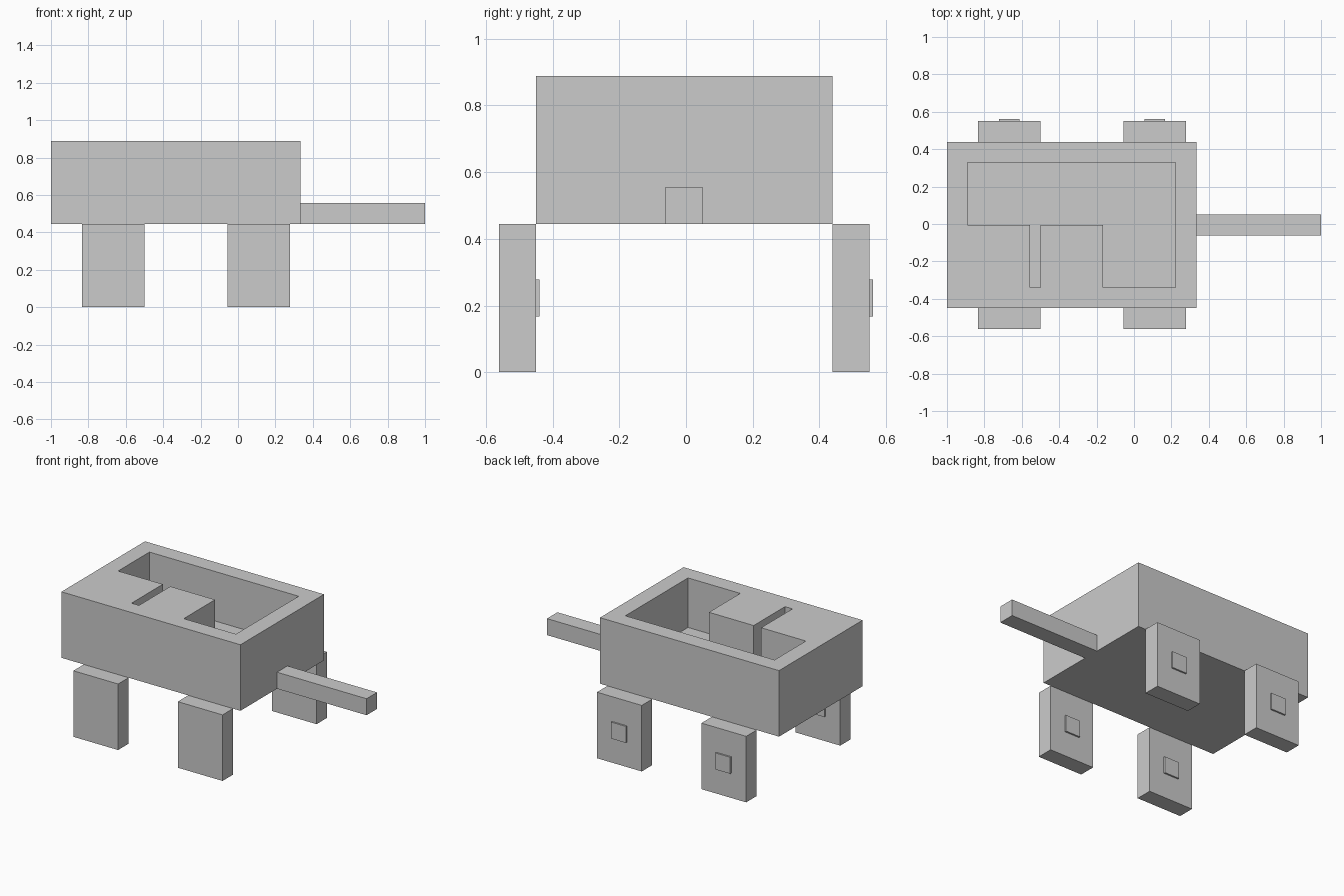
import bpy
import bmesh

cube = bpy.data.objects.get("Cube")
if cube:
    bpy.data.objects.remove(cube, do_unlink=True)

U = 1 / 9          # basic module of the design
Y0 = -0.0056       # depth centre of the body

grey = bpy.data.materials.new("plain grey")
grey.use_nodes = True
colour = (0.6, 0.6, 0.6, 1)
grey.diffuse_color = colour
grey.node_tree.nodes["Principled BSDF"].inputs["Base Color"].default_value = colour


def prism(name, outline, z0, z1):
    """Extrude a plan outline from z0 up to z1."""
    bm = bmesh.new()
    base = bm.faces.new([bm.verts.new((x, y, z0)) for x, y in outline])
    top = bmesh.ops.extrude_face_region(bm, geom=[base], use_keep_orig=True)["geom"]
    for v in top:
        if isinstance(v, bmesh.types.BMVert):
            v.co.z = z1
    bmesh.ops.recalc_face_normals(bm, faces=bm.faces)
    mesh = bpy.data.meshes.new(name)
    bm.to_mesh(mesh)
    bm.free()
    mesh.materials.append(grey)
    obj = bpy.data.objects.new(name, mesh)
    bpy.context.collection.objects.link(obj)
    return obj


def box(name, x0, x1, y0, y1, z0, z1):
    return prism(name, [(x0, y0), (x1, y0), (x1, y1), (x0, y1)], z0, z1)


# Body, standing on top of the legs
left, right = -9 * U, 3 * U
front, back = Y0 - 4 * U, Y0 + 4 * U
body = box("body", left, right, front, back, 4 * U, 8 * U)

# Stepped cavity with a narrow slot, open at the top
near, far = front + U, back - U
cavity = prism("cavity_cutter", [
    (left + U, far), (left + U, Y0),
    (-5 * U, Y0), (-5 * U, near), (-4.5 * U, near), (-4.5 * U, Y0),
    (-1.5 * U, Y0), (-1.5 * U, near),
    (right - U, near), (right - U, far)], 5 * U, 9 * U)
cavity.hide_render = True
cut = body.modifiers.new("cavity", 'BOOLEAN')
cut.operation = 'DIFFERENCE'
cut.solver = 'EXACT'
cut.object = cavity
bpy.context.view_layer.objects.active = body
bpy.ops.object.modifier_apply(modifier=cut.name)
bpy.data.objects.remove(cavity, do_unlink=True)

# Handle bar on the side
box("side_bar", right, 9 * U, Y0 - U / 2, Y0 + U / 2, 4 * U, 5 * U)

# Legs, each with a small square stud on its rear face
for side, x in (("right", -6 * U), ("left", U)):
    for end, y in (("front", front - U), ("back", back)):
        box(f"{end}_{side}_leg", x - 1.5 * U, x + 1.5 * U, y, y + U, 0, 4 * U)
        box(f"{end}_{side}_stud", x - U / 2, x + U / 2,
            y + U, y + 1.1 * U, 1.5 * U, 2.5 * U)
